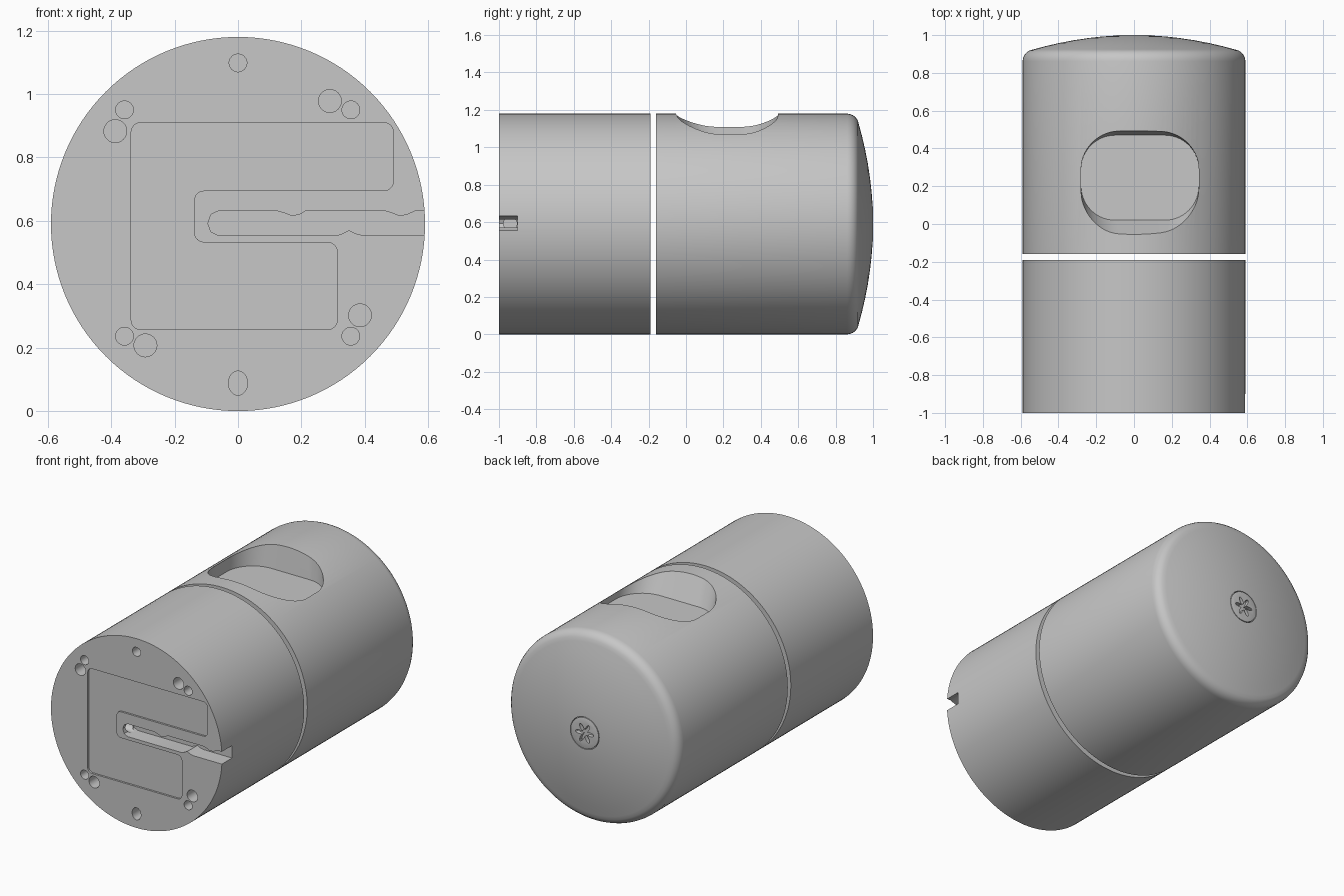
import bpy, bmesh, math
from mathutils import Vector

if "Cube" in bpy.data.objects:
    bpy.data.objects.remove(bpy.data.objects["Cube"])

R, CZ, SEG = 0.59, 0.59, 128      # body radius, axis height, sides

grey = bpy.data.materials.new("matte grey")
grey.diffuse_color = (0.57, 0.57, 0.57, 1)
grey.use_nodes = True
grey.node_tree.nodes["Principled BSDF"].inputs["Base Color"].default_value = grey.diffuse_color


def loft(name, rings, closed=True):
    """Skin matching rings of 3D points, with flat caps at both ends."""
    bm = bmesh.new()
    vs = [[bm.verts.new(p) for p in ring] for ring in rings]
    n = len(vs[0])
    for a, b in zip(vs, vs[1:]):
        for i in range(n):
            j = (i + 1) % n
            bm.faces.new((a[i], a[j], b[j], b[i]))
    bm.faces.new(vs[0])
    bm.faces.new(vs[-1])
    bmesh.ops.recalc_face_normals(bm, faces=bm.faces)
    me = bpy.data.meshes.new(name)
    bm.to_mesh(me)
    bm.free()
    me.materials.append(grey)
    ob = bpy.data.objects.new(name, me)
    bpy.context.collection.objects.link(ob)
    return ob


def ellipse(x, z, rx, rz=None, n=32):
    rz = rz or rx
    return [(x + rx * math.cos(2 * math.pi * i / n),
             z + rz * math.sin(2 * math.pi * i / n)) for i in range(n)]


def rounded(points, r, steps=6):
    """Polygon with every corner replaced by an arc."""
    out, n = [], len(points)
    for i in range(n):
        p, q, s = (Vector(points[k % n]) for k in (i - 1, i, i + 1))
        a, b = q + (p - q).normalized() * r, q + (s - q).normalized() * r
        c, d = a.lerp(q, 0.552), b.lerp(q, 0.552)
        for k in range(steps + 1):
            t = k / steps
            u = 1 - t
            out.append(tuple(a * u**3 + c * 3 * u * u * t + d * 3 * u * t * t + b * t**3))
    return out


def prism(name, outline, y0, y1):
    """Extrude an (x, z) outline along y."""
    return loft(name, [[(x, y, z) for x, z in outline] for y in (y0, y1)])


def revolve(name, profile, n=SEG):
    """Turn an (r, y) profile around the body axis."""
    return loft(name, [[(x, y, z) for x, z in ellipse(0, CZ, r, n=n)] for r, y in profile])


def cut(ob, cutter):
    mod = ob.modifiers.new("cut", 'BOOLEAN')
    mod.operation, mod.solver, mod.object = 'DIFFERENCE', 'EXACT', cutter
    bpy.context.view_layer.update()
    me = bpy.data.meshes.new_from_object(ob.evaluated_get(bpy.context.evaluated_depsgraph_get()))
    ob.modifiers.clear()
    ob.data = me
    bpy.data.objects.remove(cutter)


def smooth(ob, angle=30):
    bpy.ops.object.select_all(action='DESELECT')
    ob.select_set(True)
    bpy.context.view_layer.objects.active = ob
    bpy.ops.object.shade_smooth_by_angle(angle=math.radians(angle))


# Base drum
base = revolve("base_drum", [(R, -1.0), (R, -0.19)])

# Shallow C-shaped recess on the front face
pad = [(-.337, .91), (.49, .91), (.49, .695), (-.138, .695),
       (-.138, .532), (.313, .532), (.313, .257), (-.337, .257)]
cut(base, prism("pad_cutter", rounded(pad, 0.03), -1.1, -0.988))

# Cable slot with small gripping bumps, open on the right side
slot = [(.7, .555), (.39, .555), (.37, .56), (.35, .57), (.33, .56), (.31, .553),
        (-.06, .553), (-.085, .565), (-.095, .592), (-.085, .62), (-.06, .632),
        (.12, .632), (.145, .625), (.17, .615), (.195, .62), (.215, .632),
        (.46, .632), (.485, .625), (.51, .615), (.535, .62), (.56, .632), (.7, .632)]
cut(base, prism("slot_cutter", slot, -1.1, -0.9))

# Cable bore running inward from the end of the slot
bore = loft("bore_cutter", [[(x, y, z) for y, z in ellipse(-.94, .592, .036)]
                            for x in (-.25, -.06)])
cut(base, bore)

# Magnet, screw and locating holes
holes = [(x, z, .028) for x in (-.358, .356) for z in (.236, .95)]
holes += [(0, 1.098, .028), (.29, .978, .036), (-.387, .883, .036),
          (.385, .302, .036), (-.292, .207, .036)]
for x, z, r in holes:
    cut(base, prism("hole_cutter", ellipse(x, z, r), -1.1, -0.92))
cut(base, prism("oval_cutter", ellipse(0, .088, .03, .038), -1.1, -0.92))
smooth(base)

# Head drum with rounded shoulder and shallow dome
shoulder = [(R, -.16), (R, .862), (.587, .879), (.58, .895), (.568, .909), (.552, .919)]
dome = [(r, 1 - .075 * (r / .53) ** 2) for r in (.53, .47, .4, .32, .24, .17, .12, .06)]
head = revolve("head_drum", shoulder + dome)

# Rounded pocket in the top of the head
def pocket_ring(y0, y1, r, z):
    box = [(-.28, y0), (.343, y0), (.343, y1), (-.28, y1)]
    return [(x, y, z) for x, y in rounded(box, r, 14)]

cut(head, loft("pocket_cutter", [pocket_ring(.02, .47, .18, 1.03),
                                 pocket_ring(-.055, .493, .2, 1.18),
                                 pocket_ring(-.055, .493, .2, 1.3)]))

# Countersink for the screw in the dome
cut(head, prism("sink_cutter", ellipse(0, CZ, .1, n=48), .97, 1.1))
smooth(head)

# Screw head with a six-lobed drive recess
screw = revolve("screw_head", [(.096, .96), (.096, .998), (.09, 1.0)], 48)
star = []
for i in range(72):
    t = 2 * math.pi * i / 72
    r = .042 + .021 * math.cos(6 * t)
    star.append((r * math.cos(t), CZ + r * math.sin(t)))
cut(screw, prism("drive_cutter", star, .975, 1.1))
smooth(screw)
